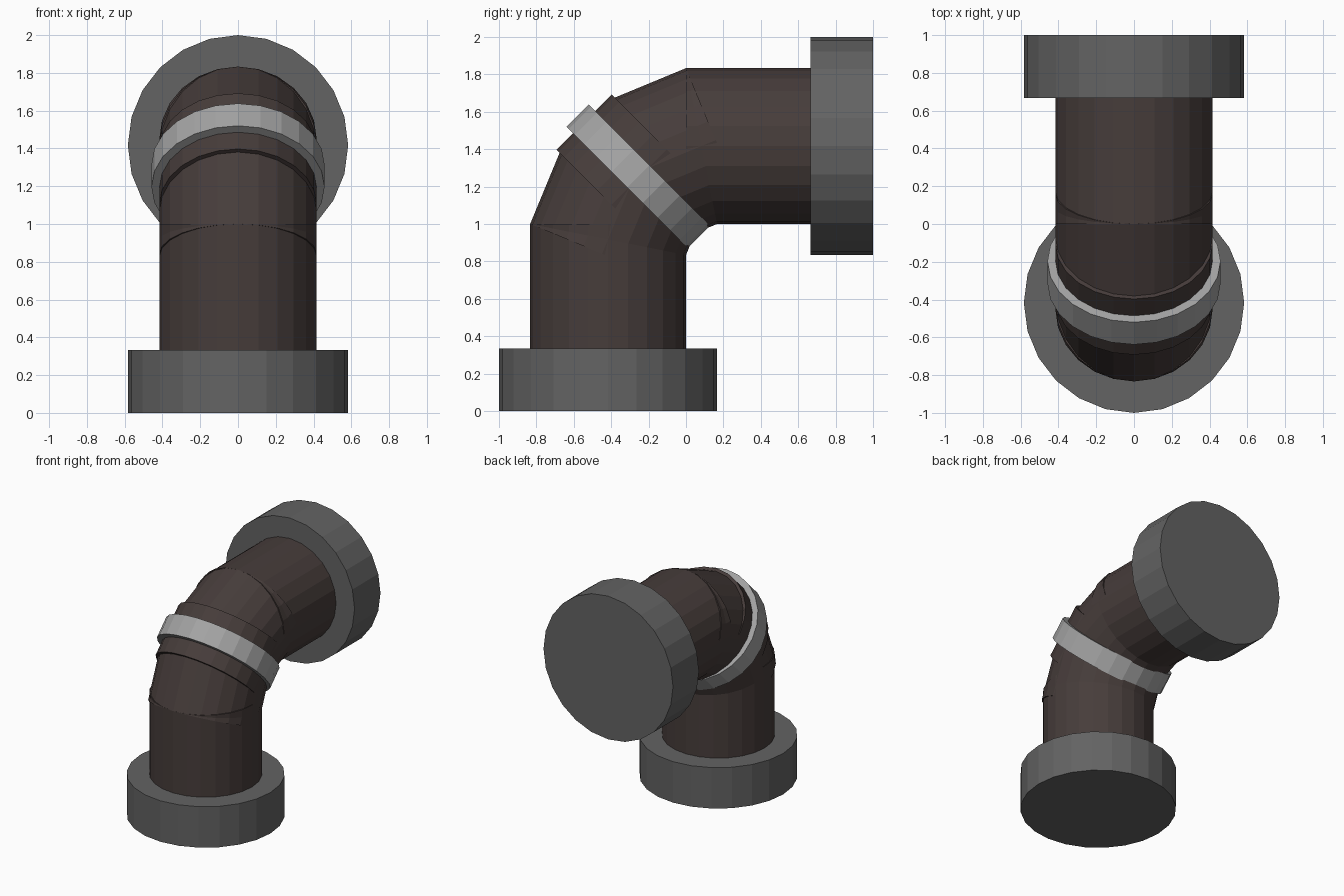
import bpy
from math import radians, sin, cos

if "Cube" in bpy.data.objects:
    bpy.data.objects.remove(bpy.data.objects["Cube"])

SIDES = 24
U = 1 / 6            # modular unit: the whole fitting is 12 units long
R_PIPE = 2.5 * U
R_FLANGE = 3.5 * U
R_BAND = 2.75 * U


def material(name, rgb):
    m = bpy.data.materials.new(name)
    m.diffuse_color = (*rgb, 1)
    m.use_nodes = True
    m.node_tree.nodes["Principled BSDF"].inputs["Base Color"].default_value = m.diffuse_color
    return m


brown = material("dark_brown", (0.062, 0.046, 0.043))
dark_grey = material("dark_grey", (0.125, 0.125, 0.125))
light_grey = material("light_grey", (0.37, 0.37, 0.37))


def drum(name, y, z, tilt, radius, length, mat):
    """Cylinder centred at (0, y, z), leaning from +z towards +y by tilt degrees."""
    bpy.ops.mesh.primitive_cylinder_add(
        vertices=SIDES, radius=radius, depth=length,
        location=(0, y, z), rotation=(-radians(tilt), 0, 0))
    ob = bpy.context.object
    ob.name = name
    ob.data.materials.append(mat)


def both_halves(name, y, z, tilt, radius, length, mat):
    """Lower part plus its reflection across the 45 degree plane z = 1 - y."""
    drum("lower_" + name, y, z, tilt, radius, length, mat)
    drum("upper_" + name, 1 - z, 1 - y, 90 - tilt, radius, length, mat)


axis_y = -1 + R_FLANGE

# End flanges and straight pipes
both_halves("flange", axis_y, U, 0, R_FLANGE, 2 * U, dark_grey)
both_halves("pipe", axis_y, 4 * U, 0, R_PIPE, 4 * U, brown)

# Tilted elbow segments, hinged on the outer rim of the straight pipes
a = radians(22.5)
seg = 2.5 * U
both_halves("elbow_segment",
            axis_y - R_PIPE + sin(a) * seg / 2 + cos(a) * R_PIPE,
            1 + cos(a) * seg / 2 - sin(a) * R_PIPE,
            22.5, R_PIPE, seg, brown)

# Middle elbow segment and the clamp band around it
drum("middle_elbow_segment", -0.25, 1.25, 45, R_PIPE, seg, brown)
drum("clamp_band", -0.255, 1.255, 45, R_BAND, U, light_grey)
